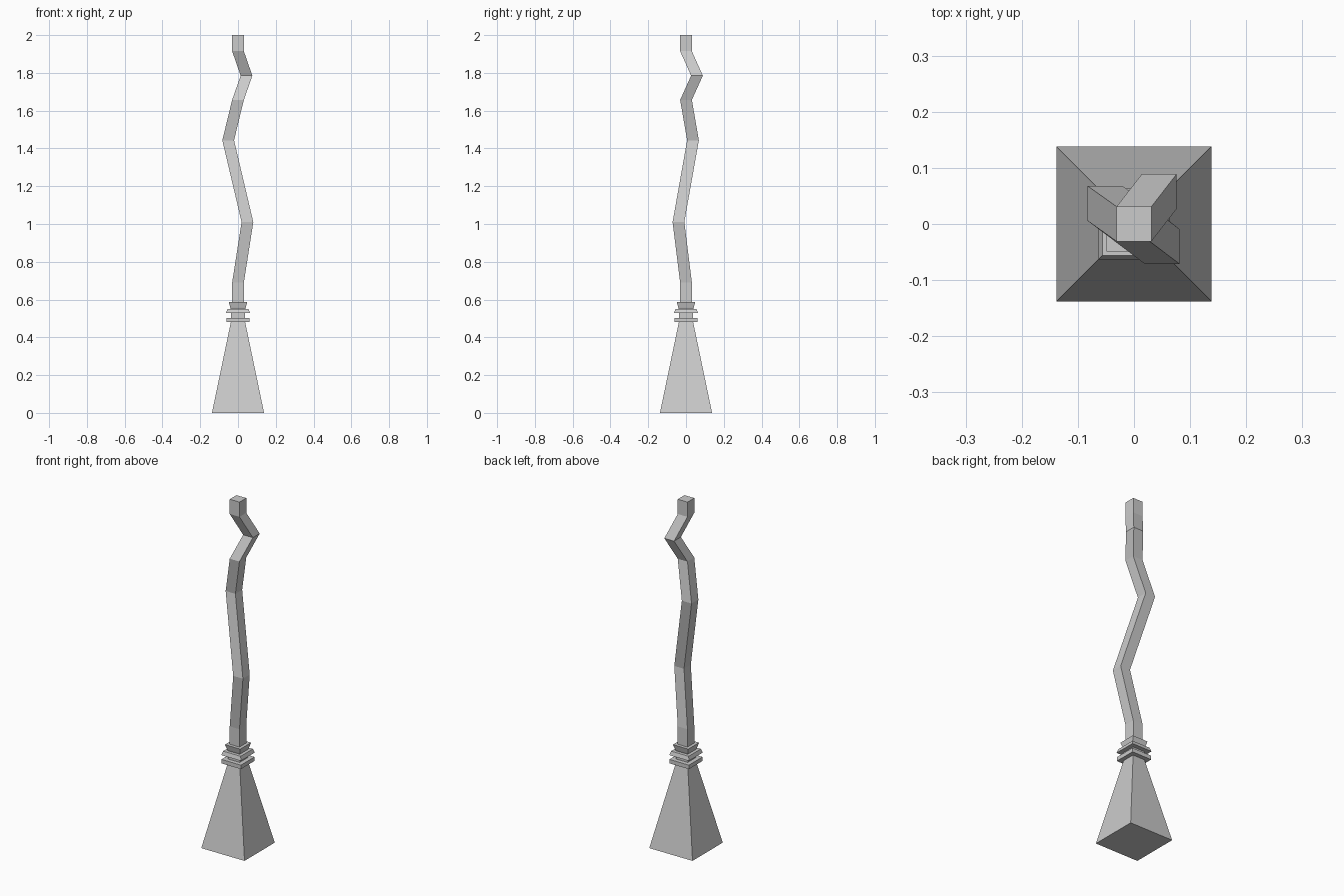
import bpy, bmesh

if "Cube" in bpy.data.objects:
    bpy.data.objects.remove(bpy.data.objects["Cube"])


def square_loft(name, sections):
    """Loft horizontal square sections given as (x, y, z, half_width)."""
    bm = bmesh.new()
    rings = []
    for x, y, z, h in sections:
        rings.append([bm.verts.new((x + sx * h, y + sy * h, z))
                      for sx, sy in ((-1, -1), (1, -1), (1, 1), (-1, 1))])
    for a, b in zip(rings, rings[1:]):
        for i in range(4):
            j = (i + 1) % 4
            bm.faces.new((a[i], a[j], b[j], b[i]))
    bm.faces.new(rings[0][::-1])
    bm.faces.new(rings[-1])
    bmesh.ops.recalc_face_normals(bm, faces=bm.faces)
    mesh = bpy.data.meshes.new(name)
    bm.to_mesh(mesh)
    bm.free()
    obj = bpy.data.objects.new(name, mesh)
    bpy.context.collection.objects.link(obj)
    return obj


# Flared brush head with stepped binding bands: (z, half width)
head_profile = [
    (0.0, 0.138), (0.48, 0.038),
    (0.48, 0.062), (0.503, 0.062),      # lower band
    (0.503, 0.038), (0.528, 0.038),
    (0.528, 0.063), (0.55, 0.056),      # tapered middle band
    (0.55, 0.038), (0.558, 0.041),
    (0.587, 0.049),                     # flared top band
]
square_loft("brush_head", [(0, 0, z, h) for z, h in head_profile])

# Crooked square handle: (x, y, z) at each bend
handle_path = [
    (0, 0, 0.58), (0, 0, 0.69), (0.05, -0.04, 1.01),
    (-0.052, 0.037, 1.443), (0, 0, 1.657), (0.045, 0.058, 1.785),
    (0, 0, 1.915), (0, 0, 2.0),
]
square_loft("handle", [(x, y, z, 0.031) for x, y, z in handle_path])
